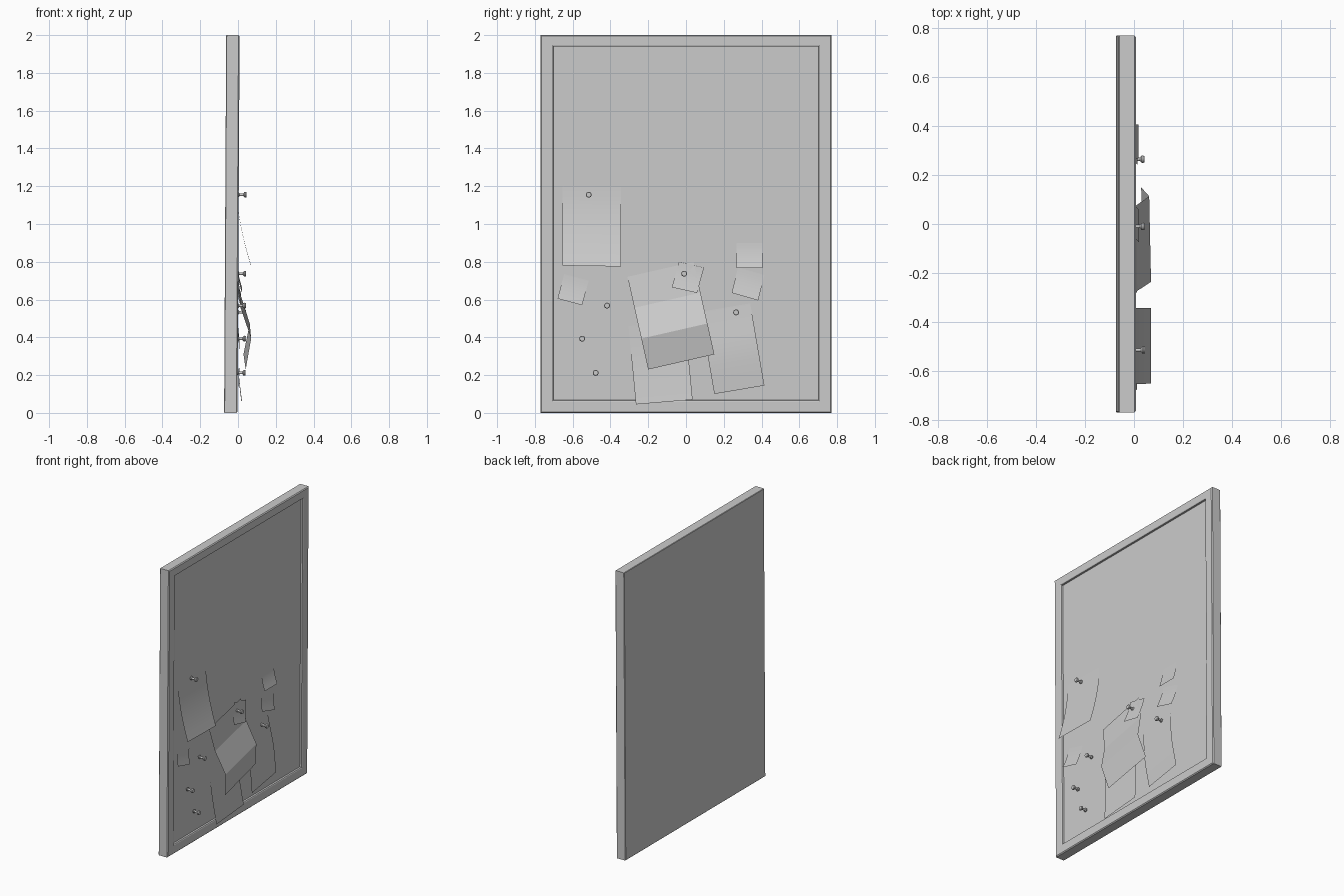
import bpy, bmesh, math

if "Cube" in bpy.data.objects:
    bpy.data.objects.remove(bpy.data.objects["Cube"])

BACK, FRONT, PANEL = -0.068, 0.003, -0.011   # depths at mid height


def lean(x, z):
    # the whole board leans very slightly
    return x + 0.0055 * (z - 1)


def finish(name, bm, smooth=None):
    me = bpy.data.meshes.new(name)
    bm.to_mesh(me)
    bm.free()
    ob = bpy.data.objects.new(name, me)
    bpy.context.collection.objects.link(ob)
    if smooth:
        bpy.ops.object.select_all(action='DESELECT')
        ob.select_set(True)
        bpy.context.view_layer.objects.active = ob
        bpy.ops.object.shade_smooth_by_angle(angle=math.radians(smooth))
    return ob


def rect_rings(name, profile, cap_first, cap_last):
    # sweep an (inset, depth) profile around the board rectangle
    bm = bmesh.new()
    rings = []
    for i, d in profile:
        y, lo, hi = 0.77 - i, i, 2 - i * 0.9
        rings.append([bm.verts.new((lean(d, b), a, b))
                      for a, b in ((-y, lo), (y, lo), (y, hi), (-y, hi))])
    for r, s in zip(rings, rings[1:]):
        for k in range(4):
            n = (k + 1) % 4
            bm.faces.new((r[k], r[n], s[n], s[k]))
    if cap_first:
        bm.faces.new(rings[0][::-1])
    if cap_last:
        bm.faces.new(rings[-1])
    return finish(name, bm)


# frame with rounded lips and a flat closed back
rect_rings("board_frame", [(0.003, BACK), (0, BACK + 0.003), (0, FRONT - 0.006),
                           (0.006, FRONT), (0.06, FRONT), (0.066, FRONT - 0.003),
                           (0.068, PANEL - 0.001)], True, False)
# recessed pin panel
rect_rings("pin_panel", [(0.067, PANEL)], False, True)


def paper(name, tl, tr, bl, depths, twist=0.0, smooth=40):
    # sheet given by three corners (y, z), curling out by depths from top to bottom
    bm = bmesh.new()
    n = len(depths) - 1
    rows = []
    for j, d in enumerate(depths):
        t = j / n
        row = []
        for s in (0, 1):
            y = tl[0] + s * (tr[0] - tl[0]) + t * (bl[0] - tl[0])
            z = tl[1] + s * (tr[1] - tl[1]) + t * (bl[1] - tl[1])
            row.append(bm.verts.new((lean(PANEL + d + s * t * twist, z), y, z)))
        rows.append(row)
    for a, b in zip(rows, rows[1:]):
        bm.faces.new((a[0], b[0], b[1], a[1]))
    return finish(name, bm, smooth)


def curl(amount, n=6, start=0.002, power=1.7):
    return [start + amount * (j / n) ** power for j in range(n + 1)]


# large sheets
paper("curled_sheet", (-0.655, 1.20), (-0.345, 1.195), (-0.653, 0.78), curl(0.08, 8))
paper("lower_sheet", (-0.305, 0.46), (-0.005, 0.485), (-0.265, 0.045), curl(0.034))
paper("right_sheet", (0.075, 0.535), (0.34, 0.58), (0.15, 0.10),
      [0.004, 0.009, 0.017, 0.023, 0.024, 0.021, 0.018])
paper("folded_sheet", (-0.31, 0.72), (0.04, 0.80), (-0.20, 0.23),
      [0.006, 0.027, 0.084, 0.056], -0.012, None)

# small notes
paper("pinned_note", (-0.037, 0.80), (0.096, 0.77), (-0.075, 0.665), curl(0.026, 5, 0.008))
paper("upper_note", (0.268, 0.90), (0.406, 0.90), (0.268, 0.768), curl(0.028, 5))
paper("tilted_note", (0.275, 0.77), (0.415, 0.73), (0.242, 0.635), curl(0.026, 5))
paper("left_note", (-0.645, 0.735), (-0.515, 0.70), (-0.68, 0.605), curl(0.024, 5))


def push_pin(index, y, z):
    # lathe of (radius, distance from panel)
    prof = [(0.003, -0.005), (0.003, 0.008), (0.012, 0.010), (0.012, 0.015),
            (0.007, 0.019), (0.007, 0.038), (0.014, 0.044), (0.0155, 0.050),
            (0.013, 0.056)]
    bm = bmesh.new()
    x0, n = lean(PANEL, z), 16
    rings = [[bm.verts.new((x0 + d, y + r * math.cos(2 * math.pi * k / n),
                            z + r * math.sin(2 * math.pi * k / n)))
              for k in range(n)] for r, d in prof]
    for a, b in zip(rings, rings[1:]):
        for k in range(n):
            m = (k + 1) % n
            bm.faces.new((a[k], a[m], b[m], b[k]))
    bm.faces.new(rings[0][::-1])
    bm.faces.new(rings[-1])
    finish(f"push_pin_{index}", bm, 35)


# push pins
for i, (y, z) in enumerate([(-0.515, 1.155), (-0.01, 0.737), (-0.418, 0.568),
                            (-0.55, 0.393), (-0.478, 0.212), (0.265, 0.532)]):
    push_pin(i + 1, y, z)
